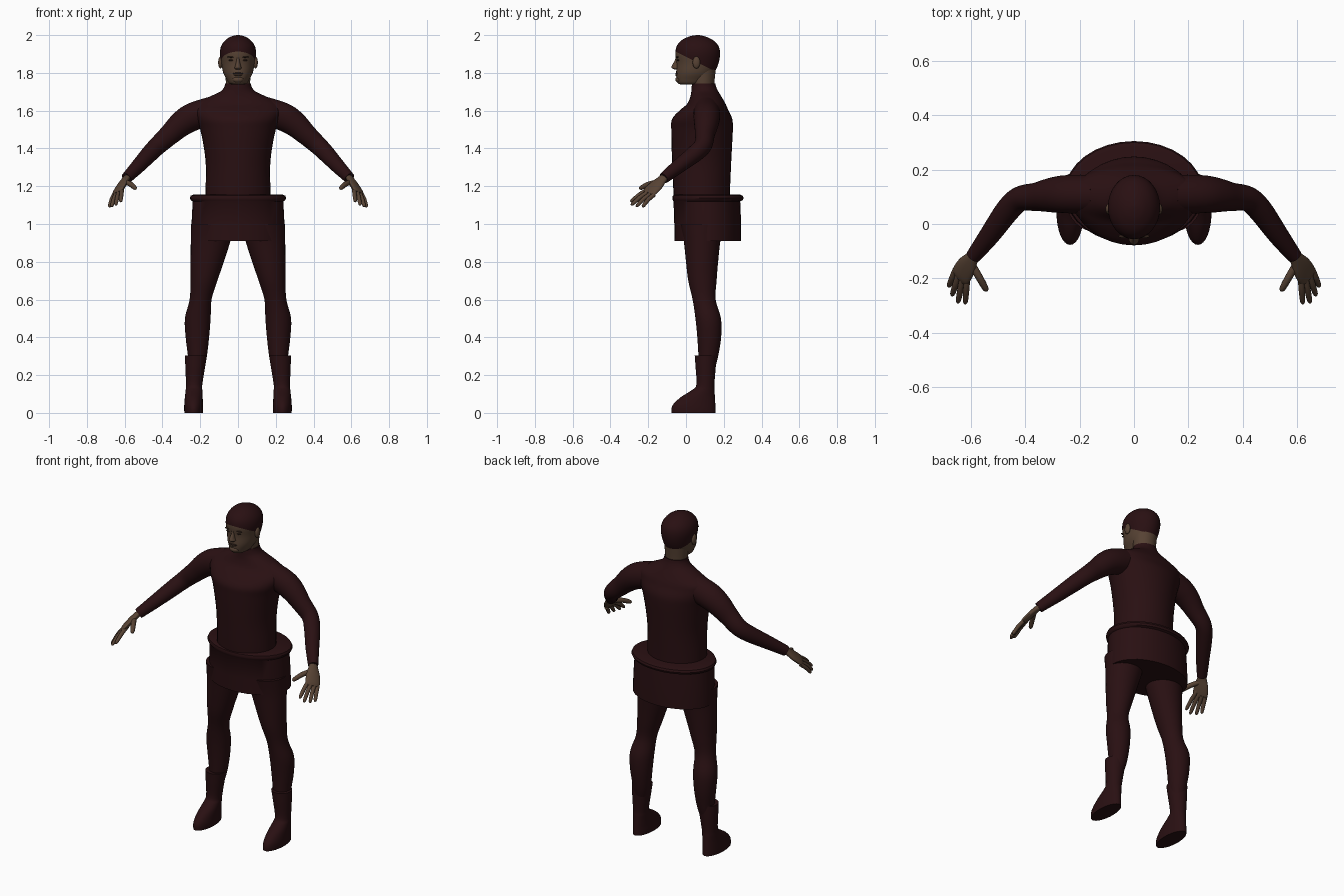
import bpy, bmesh
from math import cos, sin, tau
from mathutils import Vector as V

cube = bpy.data.objects.get("Cube")
if cube:
    bpy.data.objects.remove(cube)


def material(name, rgb):
    m = bpy.data.materials.new(name)
    m.use_nodes = True
    m.diffuse_color = (*rgb, 1)
    b = m.node_tree.nodes["Principled BSDF"]
    b.inputs["Base Color"].default_value = (*rgb, 1)
    b.inputs["Roughness"].default_value = 0.8
    return m


MAROON = material("dark maroon", (0.022, 0.005, 0.006))
SKIN = material("brown skin", (0.095, 0.055, 0.034))
DARK = material("dark brown", (0.035, 0.018, 0.012))


def finish(name, bm, *mats):
    bmesh.ops.recalc_face_normals(bm, faces=bm.faces)
    me = bpy.data.meshes.new(name)
    bm.to_mesh(me)
    bm.free()
    ob = bpy.data.objects.new(name, me)
    bpy.context.collection.objects.link(ob)
    for m in mats:
        me.materials.append(m)
    bpy.ops.object.select_all(action='DESELECT')
    ob.select_set(True)
    bpy.context.view_layer.objects.active = ob
    bpy.ops.object.shade_smooth_by_angle(angle=0.7)
    return ob


def smooth_rows(rows, n):
    """Catmull-Rom interpolation between rows of measurements."""
    if n < 2:
        return rows
    out = []
    for i in range(len(rows) - 1):
        p = [rows[max(0, min(len(rows) - 1, i + k))] for k in (-1, 0, 1, 2)]
        for s in range(n):
            t = s / n
            out.append([b + 0.5 * t * (c - a + t * (2*a - 5*b + 4*c - d + t * (3*(b - c) + d - a)))
                        for a, b, c, d in zip(*p)])
    return out + [rows[-1]]


def skin_rings(rings, seg=32):
    """Loft through rings of (centre, first axis, second axis)."""
    bm = bmesh.new()
    loops = [[bm.verts.new(c + u * cos(tau*i/seg) + v * sin(tau*i/seg)) for i in range(seg)]
             for c, u, v in rings]
    for a, b in zip(loops, loops[1:]):
        for i in range(seg):
            j = (i + 1) % seg
            bm.faces.new((a[i], a[j], b[j], b[i]))
    bm.faces.new(loops[0])
    bm.faces.new(loops[-1])
    return bm


def stack(rows, n=4, side=1):
    """Upright loft, rows of height, centre x, half width, front y, back y."""
    return skin_rings([(V((side * x, (f + b) / 2, z)), V((w, 0, 0)), V((0, (b - f) / 2, 0)))
                       for z, x, w, f, b in smooth_rows(rows, n)])


def tube(rows, wide, n=4, side=1, seg=20):
    """Limb along a path, rows of x, y, z, wide radius, thin radius."""
    pts = smooth_rows(rows, n)
    rings = []
    for i, (x, y, z, rw, rt) in enumerate(pts):
        d = V(pts[min(i + 1, len(pts) - 1)][:3]) - V(pts[max(i - 1, 0)][:3])
        v = d.cross(V(wide)).normalized()
        u = v.cross(d).normalized()
        mirror = lambda q: V((side * q.x, q.y, q.z))
        rings.append((mirror(V((x, y, z))), mirror(u * rw), mirror(v * rt)))
    return skin_rings(rings, seg)


def blob(name, centre, radii, mat):
    bm = bmesh.new()
    bmesh.ops.create_uvsphere(bm, u_segments=20, v_segments=12, radius=1)
    for v in bm.verts:
        v.co = V(centre) + V(a * b for a, b in zip(v.co, radii))
    return finish(name, bm, mat)


# Torso with sloping shoulders and collar
finish("torso", stack([
    (1.00, 0, .17, -.05, .23), (1.15, 0, .172, -.065, .232), (1.30, 0, .17, -.072, .238),
    (1.40, 0, .18, -.076, .243), (1.50, 0, .20, -.078, .248), (1.555, 0, .22, -.074, .245),
    (1.60, 0, .235, -.035, .225), (1.635, 0, .225, .005, .21), (1.67, 0, .16, .022, .19),
    (1.70, 0, .095, .028, .172), (1.725, 0, .073, .03, .16), (1.745, 0, .068, .032, .155)]), MAROON)

# Hip skirt with a raised rim
finish("hip_skirt", stack([
    (.91, 0, .248, -.06, .292), (1.00, 0, .246, -.062, .292), (1.12, 0, .24, -.066, .287),
    (1.126, 0, .25, -.07, .30), (1.138, 0, .255, -.073, .305), (1.15, 0, .25, -.07, .30),
    (1.156, 0, .235, -.06, .285)], n=1), MAROON)

# Neck
finish("neck", stack([(1.70, 0, .058, .036, .148), (1.75, 0, .064, .03, .15),
                      (1.82, 0, .07, .02, .158)]), SKIN)

# Head, cut along the slanting edge of the cap
head = stack([
    (1.738, 0, .03, -.025, .07), (1.745, 0, .047, -.043, .10), (1.765, 0, .06, -.05, .125),
    (1.80, 0, .078, -.052, .15), (1.85, 0, .088, -.05, .172), (1.90, 0, .096, -.056, .18),
    (1.94, 0, .09, -.05, .173), (1.97, 0, .07, -.027, .148), (1.99, 0, .042, .01, .11),
    (1.998, 0, .018, .04, .08), (2.0, 0, .003, .06, .066)])
edge, slope = V((0, -.06, 1.915)), V((0, .45, .9)).normalized()
bmesh.ops.bisect_plane(head, geom=head.verts[:] + head.edges[:] + head.faces[:],
                       plane_co=edge, plane_no=slope)
for f in head.faces:
    f.material_index = int((f.calc_center_median() - edge).dot(slope) > 0)
finish("head_and_cap", head, SKIN, MAROON)

# Face
finish("nose", stack([(1.818, 0, .012, -.06, -.04), (1.826, 0, .019, -.076, -.03),
                      (1.84, 0, .014, -.074, -.03), (1.865, 0, .009, -.06, -.03),
                      (1.885, 0, .008, -.054, -.03)]), SKIN)
blob("upper_lip", (0, -.048, 1.797), (.027, .009, .005), DARK)
blob("lower_lip", (0, -.048, 1.789), (.022, .009, .006), SKIN)
blob("chin", (0, -.036, 1.765), (.03, .02, .018), SKIN)

for side, word in ((1, "left_"), (-1, "right_")):
    blob(word + "eye", (side * .036, -.042, 1.867), (.014, .006, .005), DARK)
    blob(word + "brow", (side * .037, -.045, 1.884), (.02, .007, .004), DARK)
    blob(word + "ear", (side * .093, .055, 1.855), (.012, .02, .032), SKIN)

    # Leg
    finish(word + "leg", stack([
        (1.00, .135, .115, -.03, .20), (.91, .145, .105, -.012, .182), (.80, .163, .088, 0, .17),
        (.70, .18, .071, .012, .162), (.60, .198, .058, .035, .157), (.50, .213, .068, .05, .185),
        (.40, .215, .062, .06, .186), (.30, .215, .05, .066, .17), (.24, .22, .042, .068, .155)],
        side=side), MAROON)

    # Boot with a pointed toe
    finish(word + "boot", stack([
        (.305, .222, .058, .046, .162), (.25, .226, .053, .05, .158), (.15, .232, .043, .055, .15),
        (.12, .233, .044, .03, .151), (.085, .234, .047, -.025, .153), (.05, .235, .049, -.064, .155),
        (.025, .235, .05, -.076, .156), (0, .235, .049, -.076, .156)], side=side), MAROON)

    # Sleeve
    finish(word + "arm", tube([
        (.14, .11, 1.60, .07, .075), (.24, .11, 1.567, .07, .075), (.30, .107, 1.53, .064, .068),
        (.36, .10, 1.475, .052, .057), (.42, .092, 1.42, .046, .05), (.465, .05, 1.375, .045, .046),
        (.53, -.04, 1.305, .038, .038), (.59, -.118, 1.243, .028, .03)],
        (0, 1, .4), n=5, side=side, seg=28), MAROON)

    # Hand and fingers
    across = (.055, .03, -.04)
    finish(word + "palm", tube([
        (.575, -.10, 1.258, .022, .018), (.595, -.125, 1.237, .027, .017),
        (.615, -.155, 1.207, .04, .017), (.635, -.187, 1.175, .043, .014),
        (.643, -.20, 1.162, .034, .008)], across, side=side), SKIN)
    fingers = {"index": ((.613, -.185, 1.19), (.621, -.295, 1.118)),
               "middle": ((.628, -.185, 1.178), (.648, -.292, 1.10)),
               "ring": ((.642, -.178, 1.166), (.67, -.265, 1.092)),
               "little": ((.656, -.168, 1.156), (.682, -.232, 1.09)),
               "thumb": ((.598, -.145, 1.222), (.54, -.248, 1.188))}
    for digit, (a, b) in fingers.items():
        r = .014 if digit == "thumb" else .0115
        a, b = V(a), V(b)
        bend = a.lerp(b, .5) + V((0, 0, .006))
        path = [(*a, r, r), (*bend, r, r), (*a.lerp(b, .9), r * .8, r * .8), (*b, .002, .002)]
        finish(word + digit + "_finger", tube(path, across, side=side, seg=10), SKIN)
